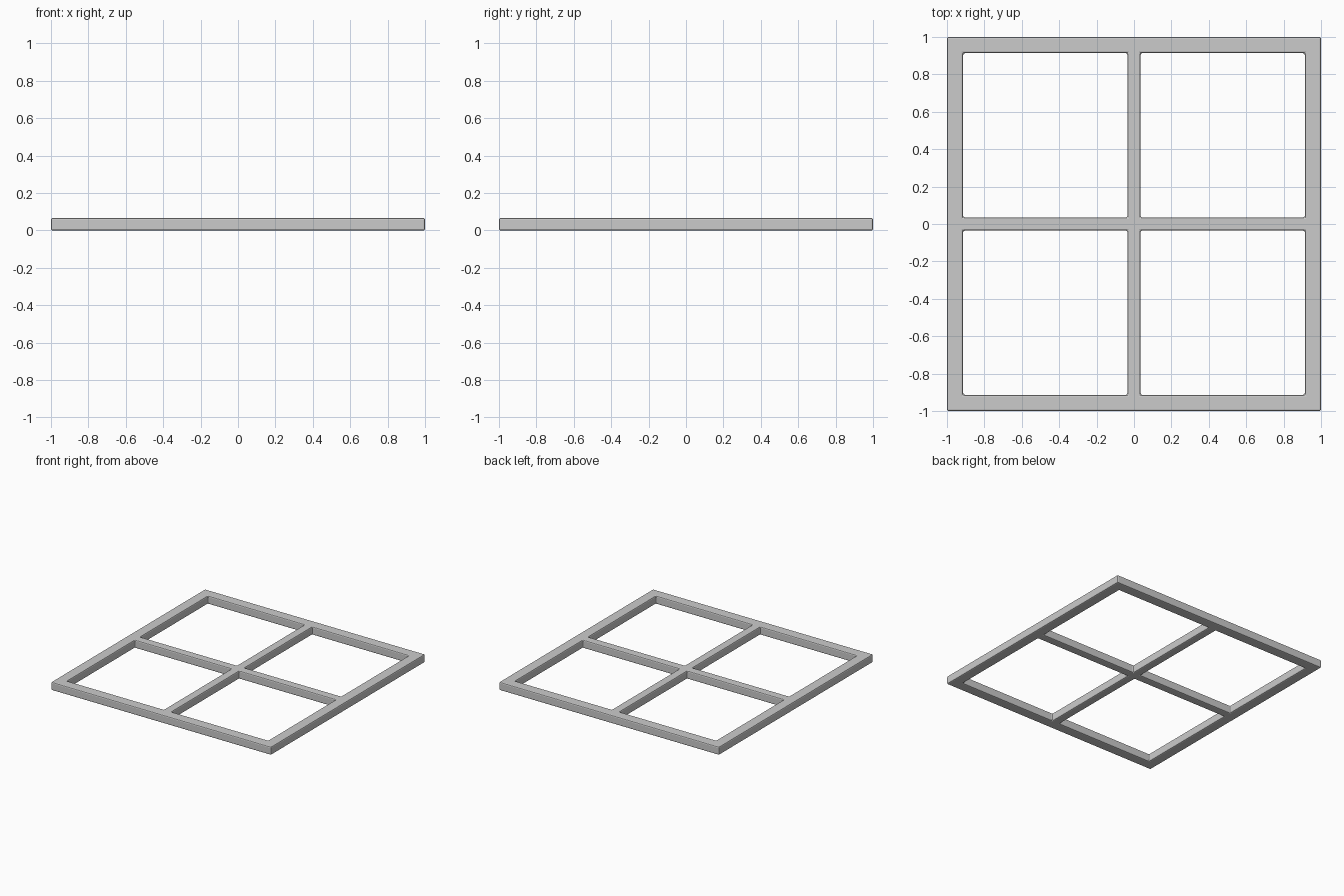
import bpy, bmesh

if "Cube" in bpy.data.objects:
    bpy.data.objects.remove(bpy.data.objects["Cube"])

HEIGHT = 0.067
# grid lines separating rails, openings and glazing bars
LINES = [-1.0, -0.913, -0.035, 0.035, 0.913, 1.0]
BEVEL = 0.009

bm = bmesh.new()

# flat lattice: every grid cell except the four openings
verts = [[bm.verts.new((x, y, 0)) for y in LINES] for x in LINES]
for i in range(5):
    for j in range(5):
        if not (i in (1, 3) and j in (1, 3)):
            bm.faces.new((verts[i][j], verts[i + 1][j],
                          verts[i + 1][j + 1], verts[i][j + 1]))

# thickness
bottom = bm.faces[:]
top = bmesh.ops.extrude_face_region(bm, geom=bottom, use_keep_orig=True)
bmesh.ops.translate(bm, vec=(0, 0, HEIGHT),
                    verts=[v for v in top["geom"] if isinstance(v, bmesh.types.BMVert)])
bmesh.ops.recalc_face_normals(bm, faces=bm.faces[:])

# softened edges all round
sharp = [e for e in bm.edges if len(e.link_faces) == 2 and e.calc_face_angle() > 0.5]
bmesh.ops.bevel(bm, geom=sharp, offset=BEVEL, segments=2, profile=0.5,
                affect='EDGES', clamp_overlap=True)
bmesh.ops.recalc_face_normals(bm, faces=bm.faces[:])

mesh = bpy.data.meshes.new("window_frame")
bm.to_mesh(mesh)
bm.free()
frame = bpy.data.objects.new("window_frame", mesh)
bpy.context.collection.objects.link(frame)
